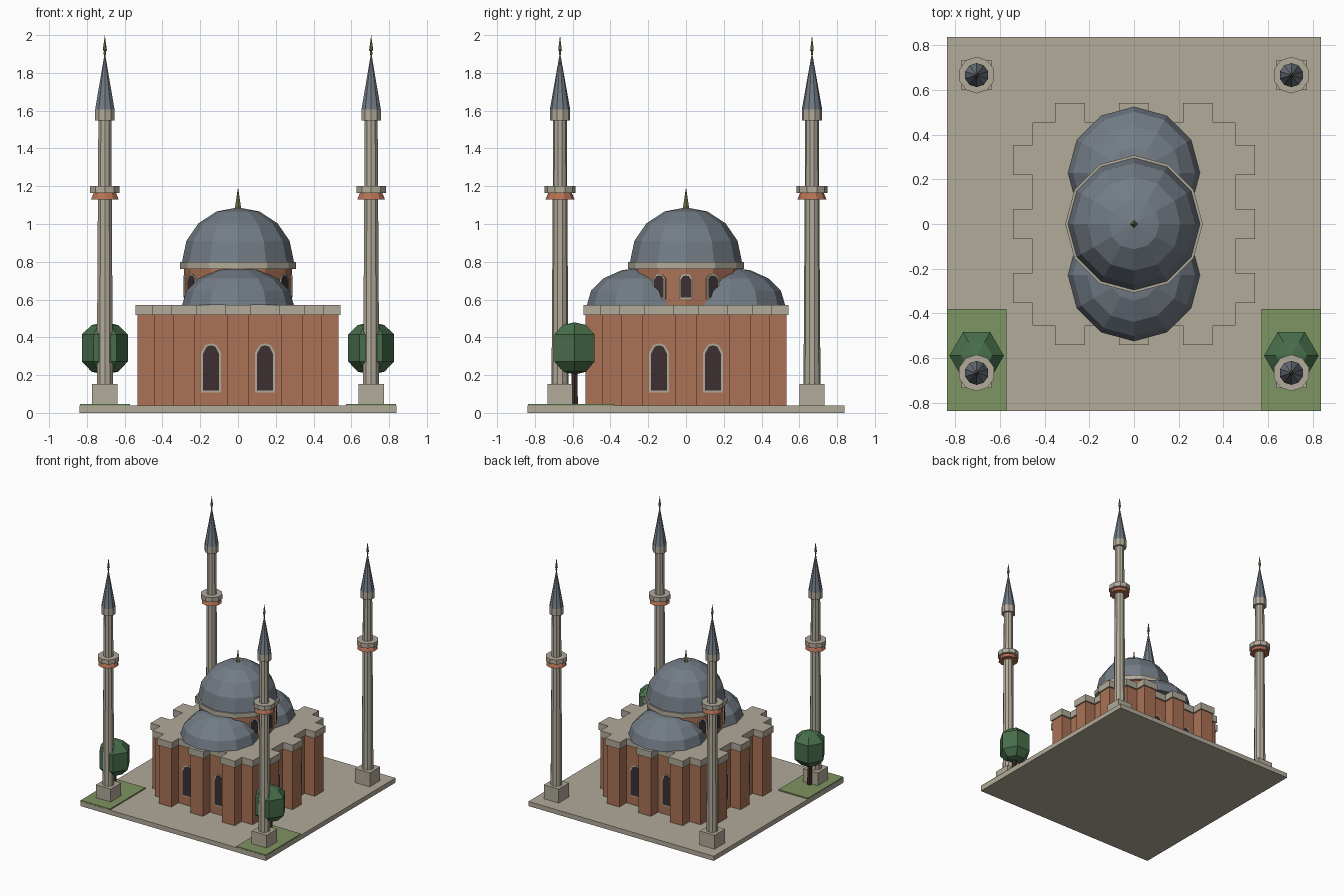
import bpy, bmesh, math
from mathutils import Matrix, Vector

cube = bpy.data.objects.get("Cube")
if cube:
    bpy.data.objects.remove(cube, do_unlink=True)


def material(name, r, g, b):
    m = bpy.data.materials.new(name)
    m.use_nodes = True
    m.diffuse_color = (r, g, b, 1)
    m.node_tree.nodes["Principled BSDF"].inputs["Base Color"].default_value = (r, g, b, 1)
    return m


STONE = material("stone", 0.445, 0.405, 0.325)
BRICK = material("brick", 0.405, 0.168, 0.092)
TERRACOTTA = material("terracotta", 0.45, 0.16, 0.085)
LEAD = material("lead roof", 0.17, 0.2, 0.235)
GLASS = material("dark glass", 0.045, 0.03, 0.032)
GOLD = material("aged gold", 0.22, 0.2, 0.08)
GRASS = material("grass", 0.21, 0.297, 0.122)
LEAF = material("leaves", 0.066, 0.157, 0.07)
BARK = material("bark", 0.045, 0.025, 0.02)


def finish(name, bm, mat, matrix):
    bmesh.ops.remove_doubles(bm, verts=bm.verts, dist=1e-5)
    bmesh.ops.recalc_face_normals(bm, faces=bm.faces)
    me = bpy.data.meshes.new(name)
    bm.to_mesh(me)
    bm.free()
    me.materials.append(mat)
    ob = bpy.data.objects.new(name, me)
    ob.matrix_world = matrix
    bpy.context.collection.objects.link(ob)


def prism(name, outline, z0, z1, mat, matrix=Matrix()):
    """Extrude a flat outline from z0 to z1."""
    bm = bmesh.new()
    low = [bm.verts.new((x, y, z0)) for x, y in outline]
    high = [bm.verts.new((x, y, z1)) for x, y in outline]
    bm.faces.new(low[::-1])
    bm.faces.new(high)
    for i in range(len(low)):
        bm.faces.new((low[i - 1], low[i], high[i], high[i - 1]))
    finish(name, bm, mat, matrix)


def rect(x0, y0, x1, y1):
    return [(x0, y0), (x1, y0), (x1, y1), (x0, y1)]


def lathe(name, profile, sides, mat, loc=(0, 0, 0), turn=0.0):
    """Turn a (radius, height) profile into a faceted solid."""
    bm = bmesh.new()
    rings = []
    for r, z in profile:
        r = max(r, 1e-7)
        angles = [turn + math.tau * i / sides for i in range(sides)]
        rings.append([bm.verts.new((r * math.cos(a), r * math.sin(a), z)) for a in angles])
    for a, b in zip(rings, rings[1:]):
        for i in range(sides):
            j = (i + 1) % sides
            bm.faces.new((a[i], a[j], b[j], b[i]))
    if profile[0][0] > 0:
        bm.faces.new(rings[0][::-1])
    if profile[-1][0] > 0:
        bm.faces.new(rings[-1])
    finish(name, bm, mat, Matrix.Translation(Vector(loc)))


def dome(name, radius, height, z, y=0.0):
    steps = [math.pi / 8 * i for i in range(4)]
    profile = [(radius * math.cos(a), z + height * math.sin(a)) for a in steps]
    lathe(name, profile + [(0, z + height)], 12, LEAD, (0, y, 0))


def window(name, angle, offset, dist, z, half, height, border):
    """Arched window: a stone plate with a dark plate on it."""
    def arch(w, h, lift):
        right = [(w, lift), (w, h * 0.82), (w * 0.55, h * 0.97)]
        return right + [(0, h)] + [(-x, y) for x, y in reversed(right)]
    place = (Matrix.Rotation(angle, 4, 'Z') @ Matrix.Translation((offset, -dist, z))
             @ Matrix.Rotation(math.pi / 2, 4, 'X'))
    prism(name + "_frame", arch(half, height, 0), -0.004, 0.005, STONE, place)
    prism(name + "_glass", arch(half - border, height - border, border), 0, 0.008, GLASS, place)


def buttressed(inner, outer, half):
    """Square outline with three buttresses on each side."""
    pts = []
    for k in range(4):
        side = [(-inner, -inner)]
        for c in (-0.286, 0, 0.286):
            side += [(c - half, -inner), (c - half, -outer), (c + half, -outer), (c + half, -inner)]
        rot = Matrix.Rotation(k * math.pi / 2, 2)
        pts += [tuple(rot @ Vector(p)) for p in side]
    return pts


# Ground
prism("ground_slab", rect(-0.838, -0.838, 0.838, 0.838), 0, 0.038, STONE)

# Hall
prism("hall_walls", buttressed(0.442, 0.533, 0.056), 0.038, 0.517, BRICK)
prism("hall_cornice", buttressed(0.455, 0.543, 0.067), 0.517, 0.572, STONE)
for k in range(4):
    for s in (-1, 1):
        window("hall_window", k * math.pi / 2, s * 0.143, 0.442, 0.108, 0.052, 0.26, 0.01)

# Domes
lathe("drum", [(0.286, 0.57), (0.286, 0.765)], 12, BRICK)
for k in range(12):
    window("drum_window", k * math.pi / 6, 0, 0.281, 0.603, 0.037, 0.133, 0.009)
lathe("dome_rim", [(0.308, 0.763), (0.308, 0.8)], 12, STONE)
dome("main_dome", 0.296, 0.288, 0.8)
for s, label in ((-1, "front"), (1, "back")):
    dome(label + "_lower_dome", 0.296, 0.2, 0.57, s * 0.229)
lathe("dome_finial", [(0.018, 1.075), (0, 1.195)], 4, GOLD)

# Corner towers
TURN = math.pi / 2
for x in (-0.705, 0.705):
    for y in (-0.667, 0.667):
        at = (x, y, 0)
        prism("tower_base", rect(-0.067, -0.067, 0.067, 0.067), 0.038, 0.152, STONE,
              Matrix.Translation(at))
        lathe("tower_shaft", [(0.045, 0.15), (0.036, 1.55)], 10, STONE, at, TURN)
        lathe("balcony_corbel", [(0.077, 1.13), (0.062, 1.165)], 10, TERRACOTTA, at, TURN)
        lathe("balcony", [(0.082, 1.165), (0.082, 1.202)], 10, STONE, at, TURN)
        lathe("tower_collar", [(0.054, 1.548), (0.054, 1.605)], 10, STONE, at, TURN)
        lathe("tower_spire", [(0.054, 1.605), (0, 1.91)], 10, LEAD, at, TURN)
        lathe("tower_finial", [(0, 1.885), (0.007, 1.9), (0.005, 1.915), (0.011, 1.92), (0, 2.0)],
              6, GOLD, at)

# Front gardens
for s in (-1, 1):
    xs = sorted((s * 0.571, s * 0.837))
    prism("lawn", rect(xs[0], -0.837, xs[1], -0.38), 0.038, 0.0475, GRASS)
    at = (s * 0.705, -0.59, 0)
    lathe("tree_trunk", [(0.02, 0.04), (0.018, 0.24)], 6, BARK, at)
    lathe("tree_crown", [(0, 0.203), (0.07, 0.218), (0.122, 0.272), (0.122, 0.415), (0.07, 0.465),
                         (0, 0.48)], 6, LEAF, at)
